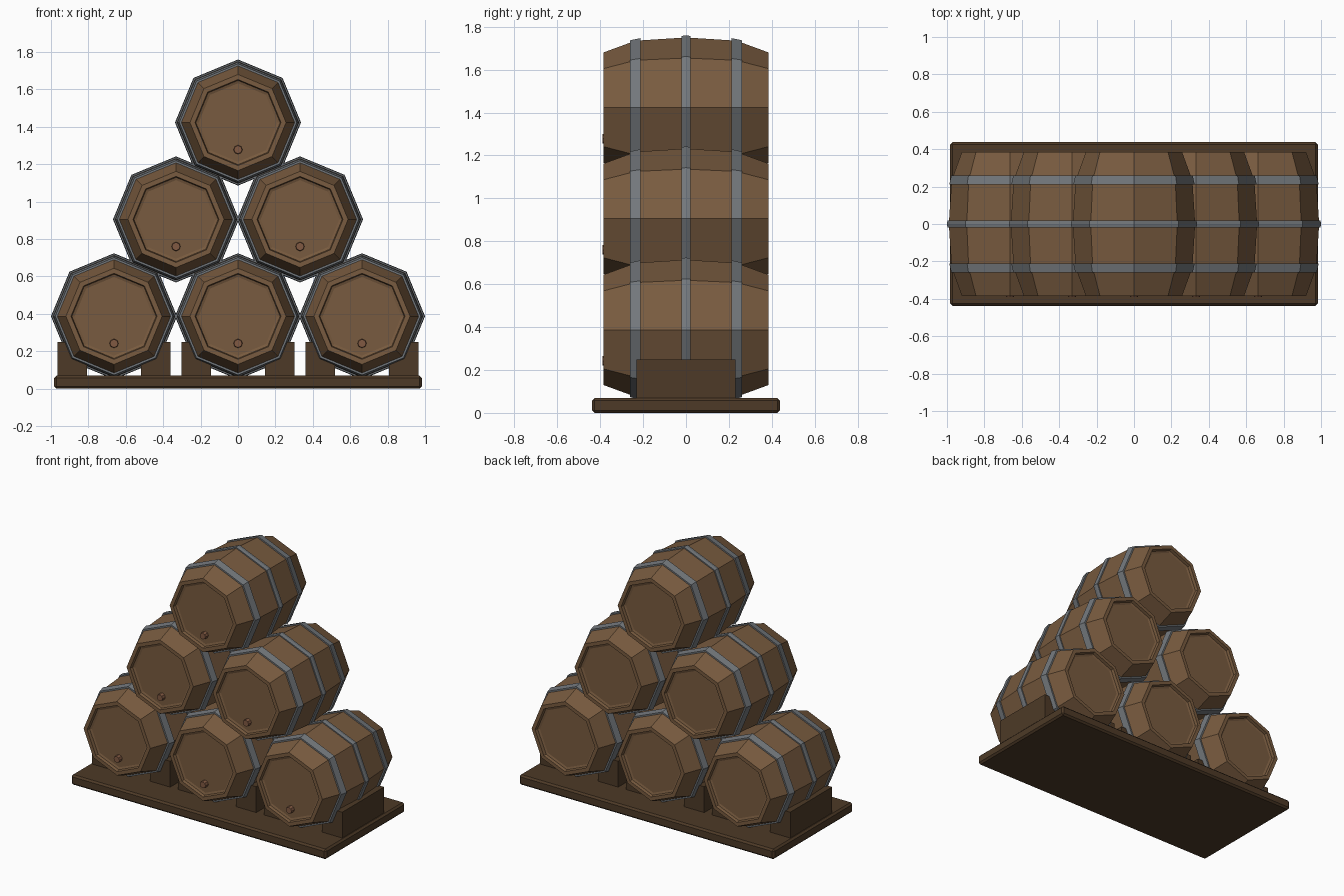
import bpy, bmesh
from math import cos, sin, pi

if "Cube" in bpy.data.objects:
    bpy.data.objects.remove(bpy.data.objects["Cube"])


def material(name, rgb):
    m = bpy.data.materials.new(name)
    m.diffuse_color = (*rgb, 1)
    m.use_nodes = True
    m.node_tree.nodes["Principled BSDF"].inputs["Base Color"].default_value = m.diffuse_color
    return m


WOOD = material("oak", (0.19, 0.105, 0.05))
DARK = material("dark_wood", (0.075, 0.042, 0.02))
STEEL = material("hoop_steel", (0.17, 0.185, 0.20))
BUNG = material("bung_wood", (0.22, 0.10, 0.055))


def finish(bm, name, mat):
    bmesh.ops.recalc_face_normals(bm, faces=bm.faces)
    me = bpy.data.meshes.new(name)
    bm.to_mesh(me)
    bm.free()
    me.materials.append(mat)
    return me


def place(name, me, loc):
    ob = bpy.data.objects.new(name, me)
    ob.location = loc
    bpy.context.collection.objects.link(ob)


def lathe(name, profiles, mat, sides=8, ring=False):
    """Turn (y, radius) profiles round the y axis; cap the ends, or close each into a ring."""
    bm = bmesh.new()
    for prof in profiles:
        loops = [[bm.verts.new((r * cos(2 * pi * i / sides), y, r * sin(2 * pi * i / sides)))
                  for i in range(sides)] for y, r in prof]
        pairs = list(zip(loops, loops[1:]))
        if ring:
            pairs.append((loops[-1], loops[0]))
        else:
            bm.faces.new(loops[0])
            bm.faces.new(loops[-1])
        for a, b in pairs:
            for i in range(sides):
                j = (i + 1) % sides
                bm.faces.new((a[i], a[j], b[j], b[i]))
    return finish(bm, name, mat)


def box(name, size, mat, bevel=0):
    bm = bmesh.new()
    bmesh.ops.create_cube(bm, size=1)
    bmesh.ops.scale(bm, vec=size, verts=bm.verts)
    if bevel:
        bmesh.ops.bevel(bm, geom=bm.edges[:], offset=bevel, segments=1, affect='EDGES')
    return finish(bm, name, mat)


# Barrel: bulging staves with a recessed head at each end
half = [(-0.36, 0.21), (-0.365, 0.225), (-0.385, 0.23), (-0.385, 0.257), (-0.235, 0.312)]
body = lathe("barrel_staves", [half + [(0, 0.327)] + [(-y, r) for y, r in reversed(half)]], WOOD)

# Three hoops following the bulge
outer = [(-0.26, 0.295), (-0.26, 0.314), (-0.212, 0.324), (-0.212, 0.305)]
middle = [(-0.02, 0.315), (-0.02, 0.334), (0, 0.337), (0.02, 0.334), (0.02, 0.315)]
hoops = lathe("barrel_hoops", [outer, middle, [(-y, r) for y, r in outer]], STEEL, ring=True)

# Bung on the front head
bung = lathe("bung", [[(-0.35, 0.025), (-0.389, 0.022)]], BUNG)

# Pyramid of six barrels
for row in range(3):
    for k in range(3 - row):
        x, z = (k - (2 - row) / 2) * 0.663, 0.387 + row * 0.518
        place("barrel_staves", body, (x, 0, z))
        place("barrel_hoops", hoops, (x, 0, z))
        place("bung", bung, (x, 0, z - 0.145))

# Base board and a pair of chocks under each bottom barrel
place("base_board", box("base_board", (1.965, 0.875, 0.07), DARK, 0.012), (0, 0, 0.035))
chock = box("chock", (0.157, 0.46, 0.185), DARK)
for k in (-1, 0, 1):
    for s in (-1, 1):
        place("chock", chock, (k * 0.663 + s * 0.223, 0, 0.1575))
